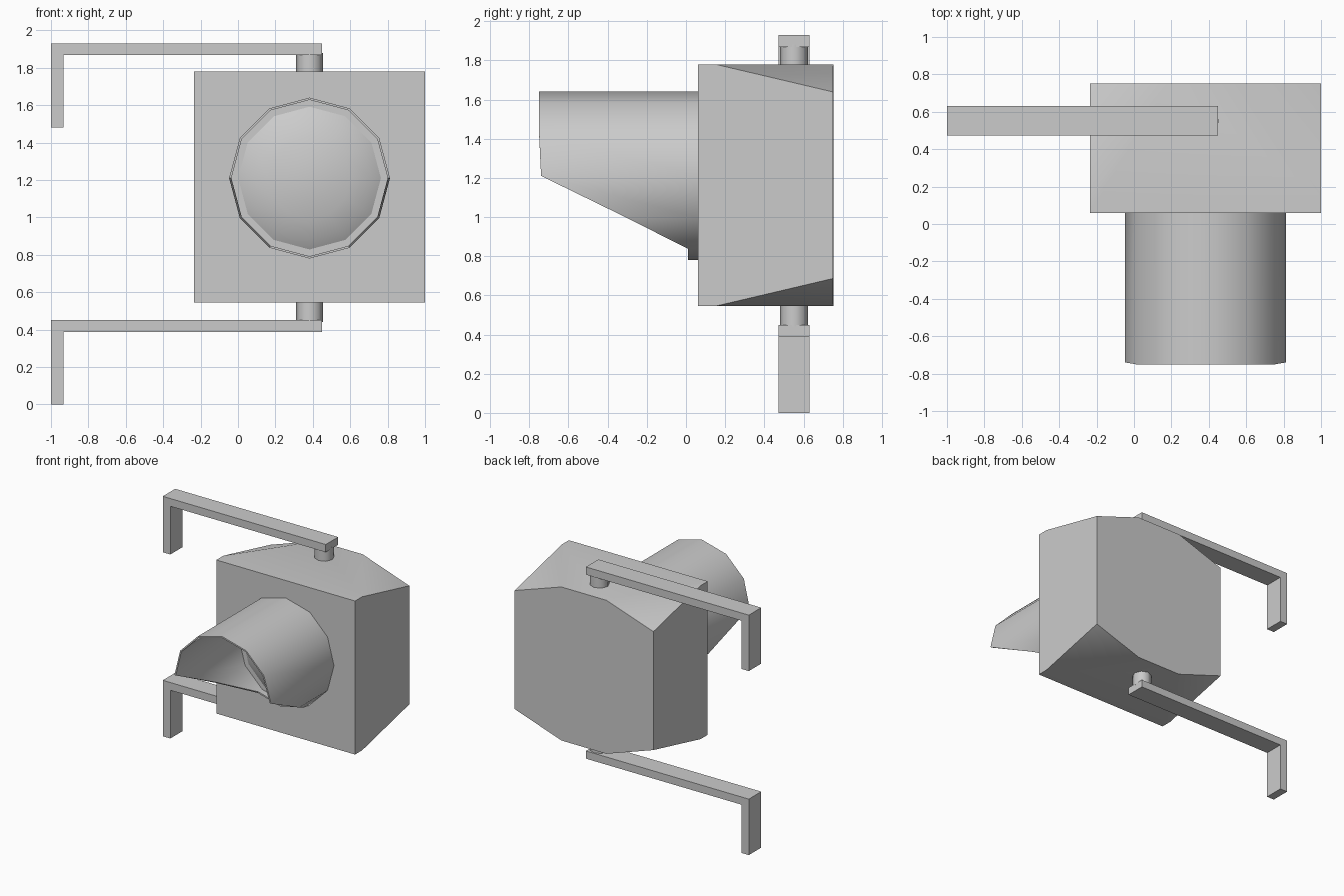
import bpy, bmesh, math

if "Cube" in bpy.data.objects:
    bpy.data.objects.remove(bpy.data.objects["Cube"])

CX, CZ = 0.3825, 1.21      # centre of the visor and lens
BZ = 1.1625                # centre height of the housing
H = 0.6175                 # half size of the housing
R = 0.43                   # visor radius
SIDES = 12


def finish(bm, name, angle=None):
    bmesh.ops.recalc_face_normals(bm, faces=bm.faces)
    me = bpy.data.meshes.new(name)
    bm.to_mesh(me)
    bm.free()
    ob = bpy.data.objects.new(name, me)
    bpy.context.collection.objects.link(ob)
    if angle:
        bpy.ops.object.select_all(action='DESELECT')
        ob.select_set(True)
        bpy.context.view_layer.objects.active = ob
        bpy.ops.object.shade_smooth_by_angle(angle=math.radians(angle))
    return ob


# Housing: square front, top and bottom corners cut away towards the back
bm = bmesh.new()
for sx in (-1, 1):
    for sz in (-1, 1):
        for dx, y, dz in ((H, 0.06, H), (H, 0.15, H), (H, 0.75, 0.4765), (0.2, 0.752, H)):
            bm.verts.new((CX + sx * dx, y, BZ + sz * dz))
bmesh.ops.convex_hull(bm, input=bm.verts)
bmesh.ops.dissolve_limit(bm, angle_limit=0.01, verts=bm.verts, edges=bm.edges)
finish(bm, "housing", 35)


# Visor: thin twelve-sided hood, long above and cut back below
def front_y(a):
    s = math.sin(a)
    if s > 0.1:
        return -0.75
    if s > -0.1:
        return -0.74
    return -0.3 if s > -0.6 else 0.01


bm = bmesh.new()
rings = []
for i in range(SIDES):
    a = 2 * math.pi * i / SIDES
    y1 = front_y(a)
    ring = []
    for r, y in ((R, 0.065), (R, y1), (R - 0.012, y1), (R - 0.012, 0.065)):
        ring.append(bm.verts.new((CX + r * math.cos(a), y, CZ + r * math.sin(a))))
    rings.append(ring)
for i in range(SIDES):
    p, q = rings[i], rings[(i + 1) % SIDES]
    for k in range(4):
        n = (k + 1) % 4
        bm.faces.new((p[k], p[n], q[n], q[k]))
finish(bm, "visor", 40)

# Lens: shallow dome set inside the visor
bm = bmesh.new()
prev = None
for r, y in ((0.385, 0.062), (0.33, 0.03), (0.22, 0.0), (0.11, -0.018)):
    ring = [bm.verts.new((CX + r * math.cos(2 * math.pi * i / SIDES), y,
                          CZ + r * math.sin(2 * math.pi * i / SIDES))) for i in range(SIDES)]
    if prev:
        for i in range(SIDES):
            j = (i + 1) % SIDES
            bm.faces.new((prev[i], prev[j], ring[j], ring[i]))
    prev = ring
tip = bm.verts.new((CX, -0.024, CZ))
for i in range(SIDES):
    bm.faces.new((prev[i], prev[(i + 1) % SIDES], tip))
finish(bm, "lens", 40)


# Brackets: an L-shaped strap, the same way up at top and bottom
def bracket(name, z):
    outline = ((-1, 0), (-0.933, 0), (-0.933, 0.388), (0.45, 0.388), (0.45, 0.45), (-1, 0.45))
    bm = bmesh.new()
    face = bm.faces.new([bm.verts.new((x, 0.472, z + dz)) for x, dz in outline])
    out = bmesh.ops.extrude_face_region(bm, geom=[face])
    bmesh.ops.translate(bm, vec=(0, 0.158, 0),
                        verts=[v for v in out["geom"] if isinstance(v, bmesh.types.BMVert)])
    finish(bm, name)


# Stems: short octagonal pins joining the brackets to the housing
def stem(name, z0, z1):
    bm = bmesh.new()
    bmesh.ops.create_cone(bm, cap_ends=True, segments=8, radius1=0.072, radius2=0.072, depth=z1 - z0)
    bmesh.ops.translate(bm, vec=(CX, 0.551, (z0 + z1) / 2), verts=bm.verts)
    finish(bm, name, 50)


bracket("lower_bracket", 0)
bracket("upper_bracket", 1.48)
stem("lower_stem", 0.44, 0.56)
stem("upper_stem", 1.77, 1.88)
